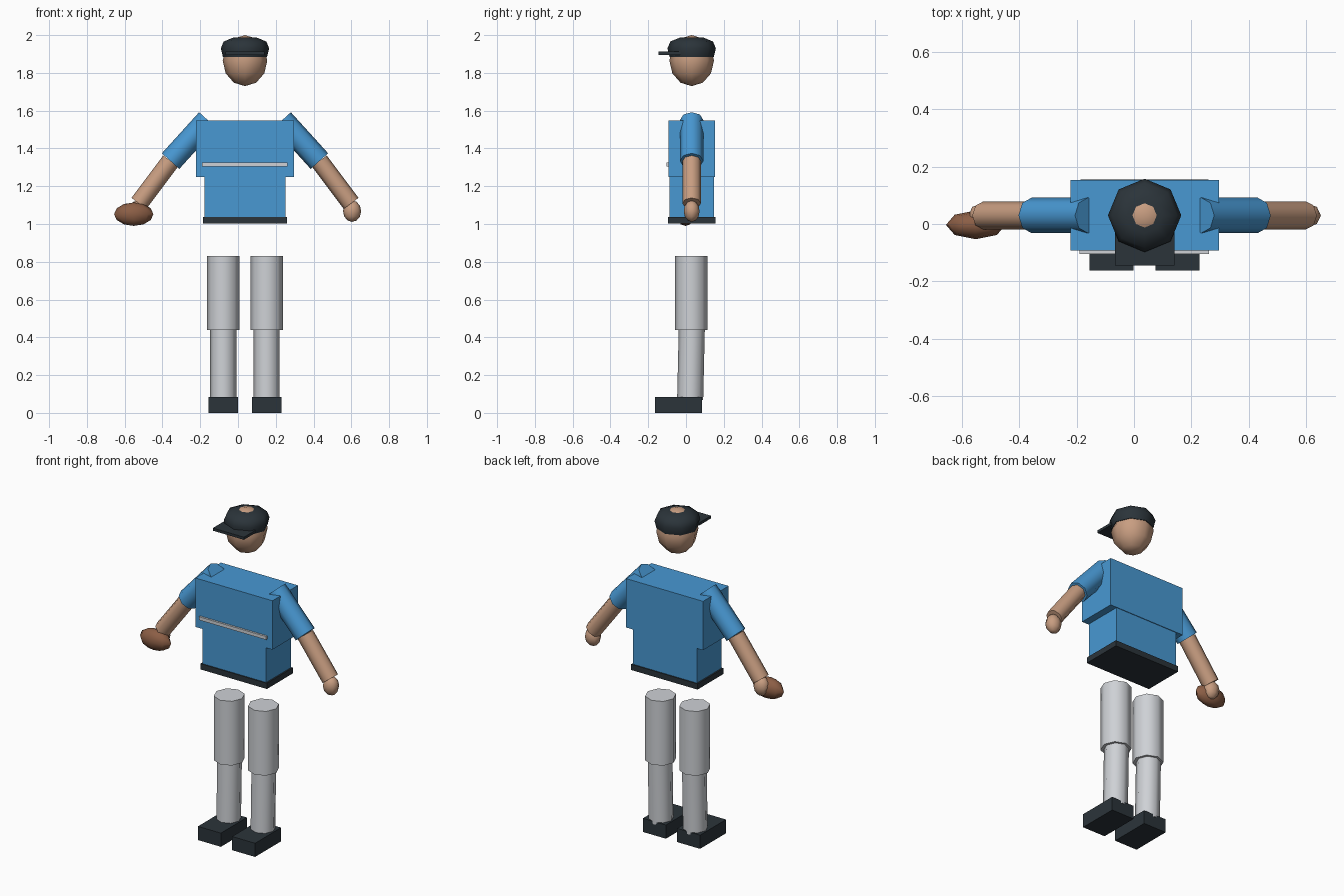
import bpy
import bmesh
import math
from mathutils import Matrix, Vector

if "Cube" in bpy.data.objects:
    bpy.data.objects.remove(bpy.data.objects["Cube"])

CX, CY = 0.037, 0.03   # body axis


def material(name, rgb):
    m = bpy.data.materials.new(name)
    m.diffuse_color = (*rgb, 1.0)
    m.use_nodes = True
    m.node_tree.nodes["Principled BSDF"].inputs["Base Color"].default_value = m.diffuse_color
    return m


BLUE = material("shirt blue", (0.065, 0.315, 0.65))
DARK = material("charcoal", (0.024, 0.034, 0.042))
SKIN = material("skin", (0.58, 0.34, 0.22))
BROWN = material("leather brown", (0.26, 0.112, 0.06))
GREY = material("light grey", (0.62, 0.64, 0.67))


def finish(name, bm, mat, angle=None):
    bmesh.ops.recalc_face_normals(bm, faces=bm.faces)
    mesh = bpy.data.meshes.new(name)
    bm.to_mesh(mesh)
    bm.free()
    mesh.materials.append(mat)
    ob = bpy.data.objects.new(name, mesh)
    bpy.context.collection.objects.link(ob)
    if angle:
        bpy.ops.object.select_all(action='DESELECT')
        ob.select_set(True)
        bpy.context.view_layer.objects.active = ob
        bpy.ops.object.shade_smooth_by_angle(angle=math.radians(angle))
    return ob


def box(name, x, y, z, mat):
    """Box from (min, max) pairs on each axis."""
    bm = bmesh.new()
    size = [b - a for a, b in (x, y, z)]
    mid = [(a + b) / 2 for a, b in (x, y, z)]
    bmesh.ops.create_cube(bm, size=1, matrix=Matrix.Translation(mid) @ Matrix.Diagonal((*size, 1)))
    return finish(name, bm, mat)


def tube(name, a, b, r, mat):
    """Eight-sided cylinder between two points."""
    a, b = Vector(a), Vector(b)
    d = b - a
    rot = d.to_track_quat('Z', 'Y').to_matrix().to_4x4()
    bm = bmesh.new()
    bmesh.ops.create_cone(bm, cap_ends=True, segments=8, radius1=r, radius2=r,
                          depth=d.length, matrix=Matrix.Translation((a + b) / 2) @ rot)
    return finish(name, bm, mat, 60)


def ball(name, centre, radii, mat):
    """Low-poly ellipsoid."""
    bm = bmesh.new()
    bmesh.ops.create_uvsphere(bm, u_segments=8, v_segments=6, radius=1,
                              matrix=Matrix.Translation(centre) @ Matrix.Diagonal((*radii, 1)))
    return finish(name, bm, mat, 70)


def lathe(name, profile, mat):
    """Eight-sided shell turned around the body axis."""
    bm = bmesh.new()
    rings = [[bm.verts.new((CX + r * math.cos(i * math.pi / 4),
                            CY + r * math.sin(i * math.pi / 4), z)) for i in range(8)]
             for r, z in profile]
    for lo, hi in zip(rings, rings[1:]):
        for i in range(8):
            j = (i + 1) % 8
            bm.faces.new((lo[i], lo[j], hi[j], hi[i]))
    bm.faces.new(rings[0])
    bm.faces.new(rings[-1])
    return finish(name, bm, mat, 50)


# Torso, belt and chest stripe
box("chest", (-0.222, 0.296), (-0.092, 0.153), (1.25, 1.547), BLUE)
box("waist", (-0.177, 0.251), (-0.088, 0.149), (1.03, 1.26), BLUE)
box("belt", (-0.186, 0.26), (-0.094, 0.155), (1.002, 1.037), DARK)
box("chest_stripe", (-0.19, 0.262), (-0.104, -0.09), (1.305, 1.325), GREY)

# Head and cap
ball("head", (CX, CY, 1.865), (0.118, 0.118, 0.135), SKIN)
lathe("cap", [(0.117, 1.885), (0.128, 1.93), (0.113, 1.966), (0.062, 1.987)], DARK)
box("cap_brim", (CX - 0.104, CX + 0.104), (-0.145, -0.03), (1.896, 1.912), DARK)

# Arms and legs, mirrored about the body axis
for side, s in (("left", 1), ("right", -1)):
    elbow = (CX + s * 0.394, CY, 1.333)
    wrist = (CX + s * 0.562, CY, 1.109)
    tube(side + "_sleeve", (CX + s * 0.197, CY, 1.55), elbow, 0.062, BLUE)
    tube(side + "_forearm", elbow, wrist, 0.049, SKIN)
    ball(side + "_hand", (CX + s * 0.567, CY, 1.068), (0.048, 0.042, 0.057), SKIN)

    x = CX + s * 0.115
    tube(side + "_thigh", (x, 0.027, 0.44), (x, 0.027, 0.83), 0.086, GREY)
    tube(side + "_shin", (x, 0.022, 0.07), (x, 0.031, 0.46), 0.069, GREY)
    box(side + "_shoe", (x - 0.077, x + 0.077), (-0.163, 0.086), (0, 0.083), DARK)

# Catching glove over the right hand
ball("glove", (-0.552, -0.003, 1.052), (0.104, 0.05, 0.062), BROWN)
